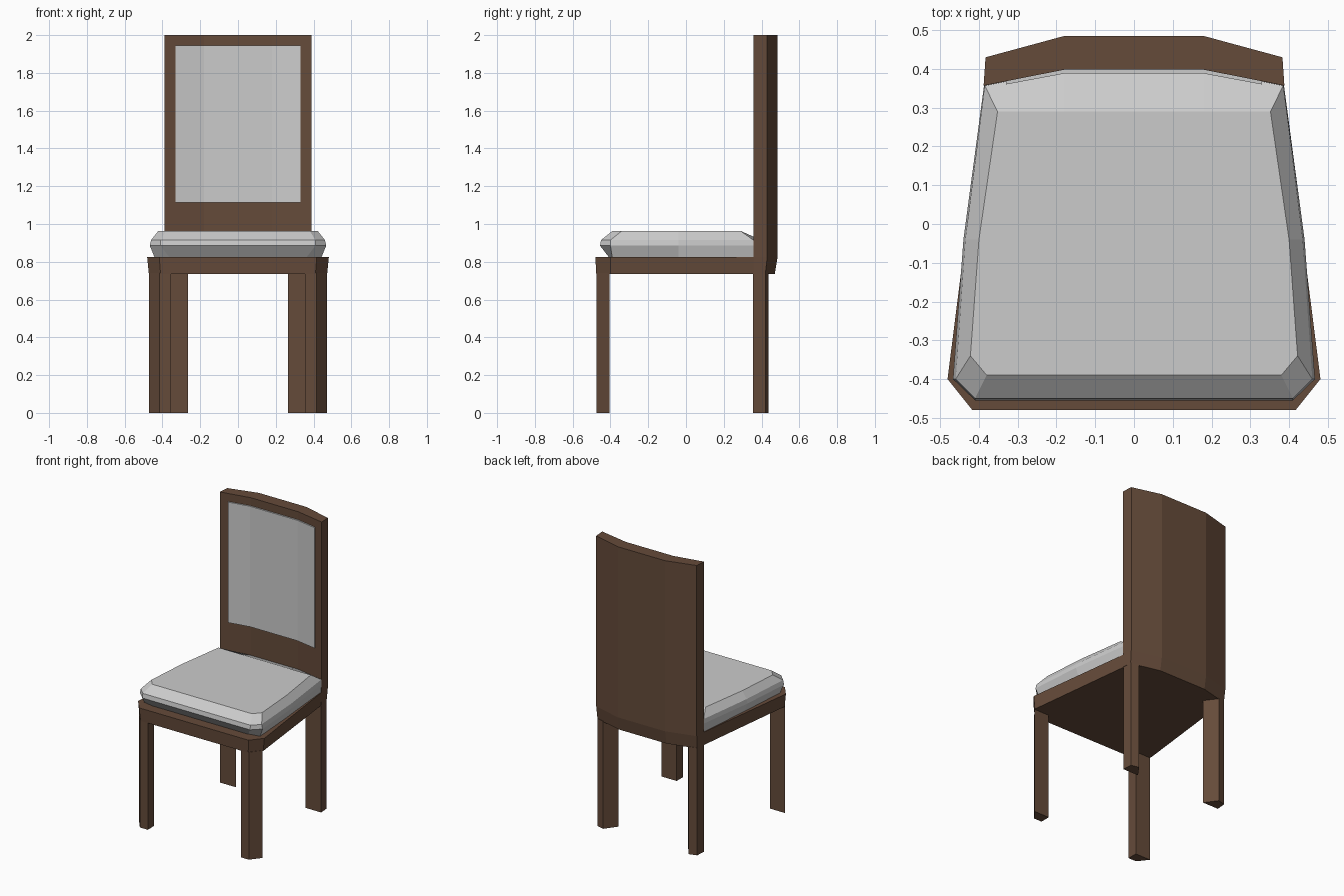
import bpy, bmesh

if "Cube" in bpy.data.objects:
    bpy.data.objects.remove(bpy.data.objects["Cube"])

wood = bpy.data.materials.new("dark_wood")
wood.diffuse_color = (0.13, 0.07, 0.042, 1)
wood.use_nodes = True
wood.node_tree.nodes["Principled BSDF"].inputs["Base Color"].default_value = wood.diffuse_color


def loft(name, rings, material=None):
    """Join closed rings of 3D points, bottom to top, and cap both ends."""
    bm = bmesh.new()
    loops = [[bm.verts.new(p) for p in ring] for ring in rings]
    n = len(loops[0])
    for lower, upper in zip(loops, loops[1:]):
        for i in range(n):
            j = (i + 1) % n
            bm.faces.new((lower[i], lower[j], upper[j], upper[i]))
    bm.faces.new(loops[0][::-1])
    bm.faces.new(loops[-1])
    bmesh.ops.recalc_face_normals(bm, faces=bm.faces)
    mesh = bpy.data.meshes.new(name)
    bm.to_mesh(mesh)
    bm.free()
    obj = bpy.data.objects.new(name, mesh)
    bpy.context.collection.objects.link(obj)
    if material:
        mesh.materials.append(material)
    return obj


def both_sides(half, z):
    """Outline from its right half (front to back), mirrored in x."""
    return [(x, y, z) for x, y in half] + [(-x, y, z) for x, y in reversed(half)]


def leg_pair(name, outline):
    leg = loft(name, [[(x, y, z) for x, y in outline] for z in (0, 0.74)], wood)
    leg.modifiers.new("other_side", 'MIRROR')


# Legs with slanted outer or inner corners
leg_pair("front_legs", [(0.355, -0.475), (0.415, -0.475), (0.47, -0.405), (0.355, -0.405)])
leg_pair("back_legs", [(0.265, 0.355), (0.385, 0.355), (0.38, 0.422), (0.325, 0.437)])

# Seat frame, slightly flared towards the top
loft("seat_frame", [
    both_sides([(0.41, -0.475), (0.472, -0.40), (0.383, 0.36), (0.18, 0.41)], 0.735),
    both_sides([(0.417, -0.48), (0.481, -0.40), (0.385, 0.36), (0.18, 0.41)], 0.825),
], wood)

# Curved backrest board
back_front = [(0.18, 0.398), (0.388, 0.357)]
loft("backrest", [
    both_sides(back_front + [(0.38, 0.42), (0.18, 0.47)], 0.735),
    both_sides(back_front + [(0.383, 0.43), (0.18, 0.485)], 0.825),
    both_sides(back_front + [(0.383, 0.43), (0.18, 0.485)], 2.0),
], wood)

# Thin upholstered panel on the front of the backrest
pad = [(0.18, 0.388), (0.33, 0.36), (0.33, 0.39), (0.18, 0.42)]
loft("back_pad", [both_sides(pad, z) for z in (1.115, 1.945)])

# Seat cushion with bevelled edges
loft("seat_cushion", [
    both_sides([(0.36, -0.405), (0.44, -0.39), (0.415, -0.04), (0.38, 0.357), (0.18, 0.398)], 0.82),
    both_sides([(0.41, -0.455), (0.467, -0.40), (0.44, -0.04), (0.387, 0.357), (0.18, 0.398)], 0.885),
    both_sides([(0.41, -0.45), (0.46, -0.40), (0.435, -0.04), (0.385, 0.357), (0.18, 0.398)], 0.915),
    both_sides([(0.38, -0.39), (0.422, -0.34), (0.40, -0.04), (0.352, 0.29), (0.18, 0.29)], 0.963),
])
